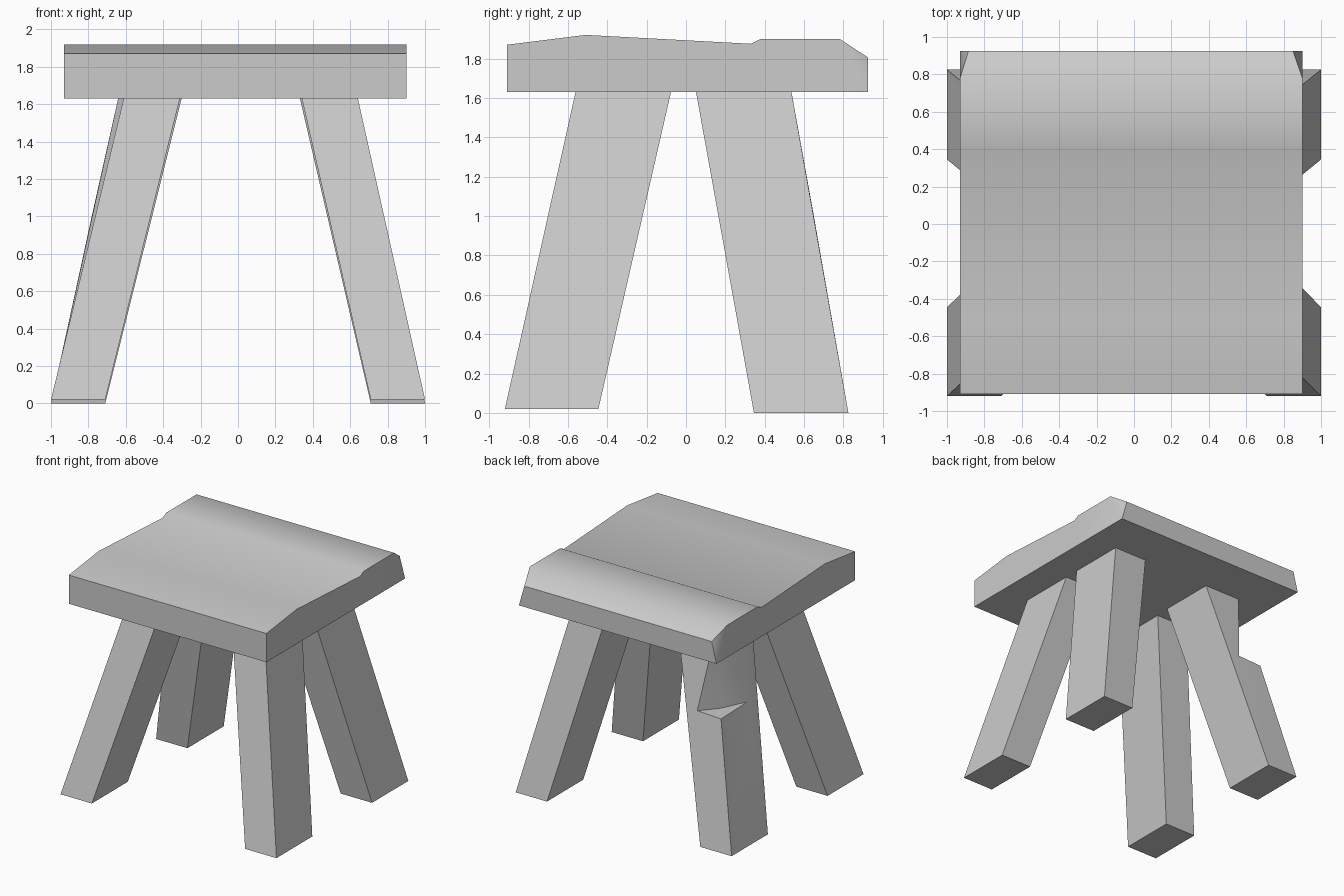
import bpy, math

if "Cube" in bpy.data.objects:
    bpy.data.objects.remove(bpy.data.objects["Cube"])

grey = bpy.data.materials.new("plain grey")
grey.diffuse_color = (0.6, 0.6, 0.6, 1)
grey.use_nodes = True
grey.node_tree.nodes["Principled BSDF"].inputs["Base Color"].default_value = grey.diffuse_color


def build(name, verts, faces):
    mesh = bpy.data.meshes.new(name)
    mesh.from_pydata(verts, [], faces)
    mesh.materials.append(grey)
    obj = bpy.data.objects.new(name, mesh)
    bpy.context.collection.objects.link(obj)
    bpy.ops.object.select_all(action='DESELECT')
    obj.select_set(True)
    bpy.context.view_layer.objects.active = obj
    # consistent outward normals
    bpy.ops.object.mode_set(mode='EDIT')
    bpy.ops.mesh.select_all(action='SELECT')
    bpy.ops.mesh.normals_make_consistent(inside=False)
    bpy.ops.object.mode_set(mode='OBJECT')
    bpy.ops.object.shade_smooth_by_angle(angle=math.radians(40))
    return obj


# Seat: a worn side profile (y, z) swept across x, with chipped rear corners
profile = [(-0.91, 1.63), (-0.91, 1.87), (-0.51, 1.92), (0.33, 1.875),
           (0.38, 1.90), (0.78, 1.90), (0.925, 1.805), (0.925, 1.63), (0.34, 1.63)]
n = len(profile)
verts = []
for x, chip in ((-0.93, 0.045), (0.90, -0.05)):
    verts += [(x + (chip if i == 6 else 0), y, z) for i, (y, z) in enumerate(profile)]
faces = [(i, (i + 1) % n, (i + 1) % n + n, i + n) for i in range(n)]
for k in (0, n):
    faces += [tuple(k + i for i in f) for f in ((0, 1, 2, 3, 8), (3, 4, 5, 7, 8), (5, 6, 7))]
build("seat", verts, faces)


# Legs: splayed blocks; each end is (x0, x1, y0, y1, z)
def ring(x0, x1, y0, y1, z):
    return [(x0, y0, z), (x1, y0, z), (x1, y1, z), (x0, y1, z)]


SIDES = [(0, 1, 5, 4), (1, 2, 6, 5), (2, 3, 7, 6), (3, 0, 4, 7)]
ENDS = [(3, 2, 1, 0), (4, 5, 6, 7)]
legs = {
    "front_left_leg": ((-1, -0.71, -0.92, -0.445, 0.02), (-0.61, -0.31, -0.56, -0.075, 1.635)),
    "front_right_leg": ((0.71, 1, -0.92, -0.445, 0.02), (0.34, 0.64, -0.56, -0.075, 1.635)),
    "back_right_leg": ((0.71, 1, 0.345, 0.825, 0), (0.33, 0.64, 0.05, 0.535, 1.635)),
}
for name, (bottom, top) in legs.items():
    build(name, ring(*bottom) + ring(*top), SIDES + ENDS)

# Chipped leg: the outer rear corner is split away above a small ledge
low = ring(-1, -0.71, 0.345, 0.825, 0)
high = ring(-0.64, -0.30, 0.05, 0.535, 1.635)
t = 1.02 / 1.635
mid = [tuple(a + (b - a) * t for a, b in zip(p, q)) for p, q in zip(low, high)]
tip = mid[3]
rear_end = (tip[0] + 0.22, tip[1], tip[2] + 0.01)
side_end = (tip[0], tip[1] - 0.35, tip[2] + 0.01)
inner = (tip[0] + 0.115, tip[1] - 0.15, tip[2])
verts = low + high + [tip, rear_end, side_end, inner]
faces = SIDES[:2] + ENDS + [
    (2, 3, 8, 9), (2, 9, 7, 6),        # rear face around the chip
    (3, 0, 10, 8), (0, 4, 7, 10),      # outer face around the chip
    (8, 10, 11), (8, 11, 9),           # ledge
    (7, 9, 11), (7, 11, 10),           # split surface
]
build("back_left_leg", verts, faces)
